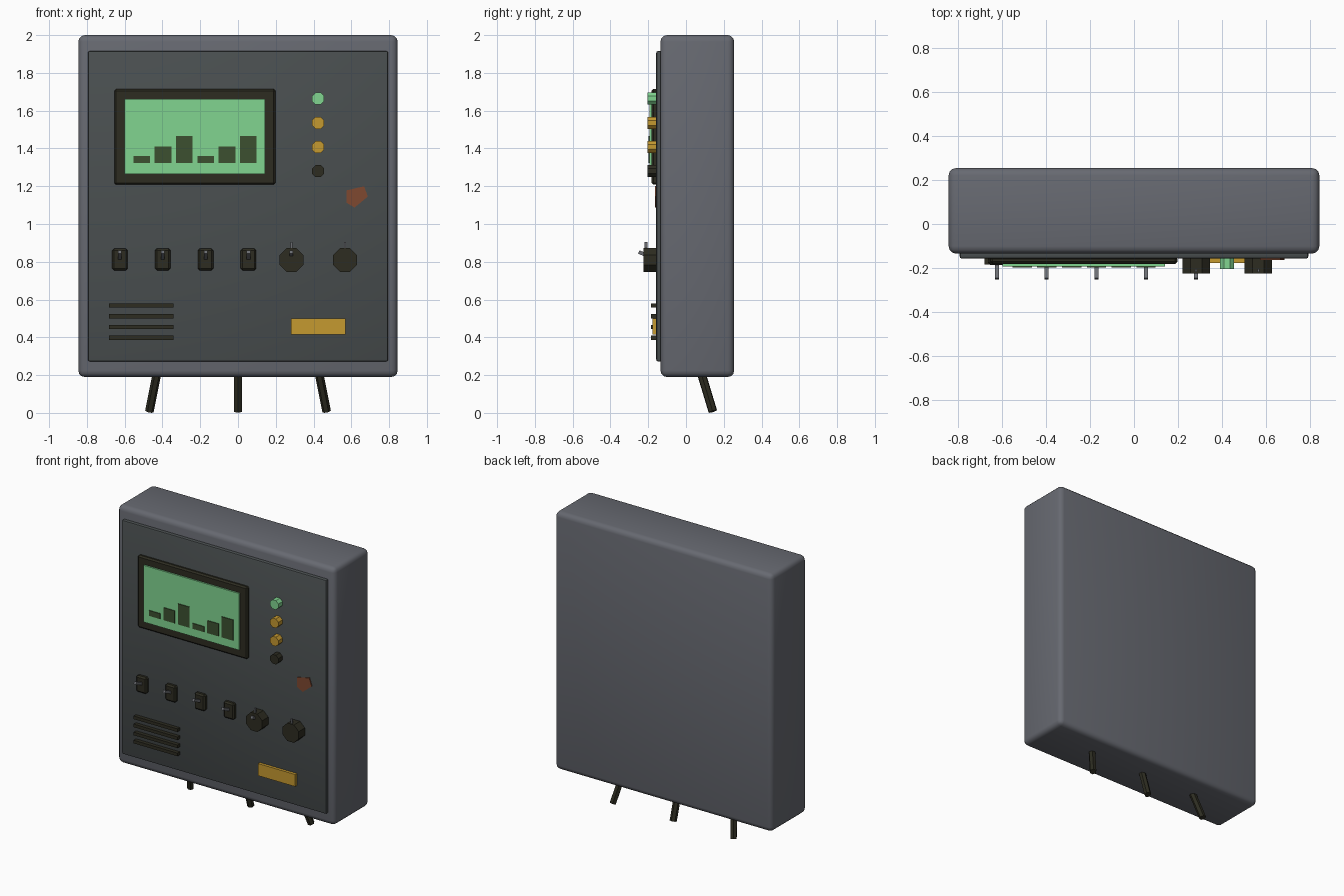
import bpy
import bmesh
import math
from mathutils import Vector, Matrix

if "Cube" in bpy.data.objects:
    bpy.data.objects.remove(bpy.data.objects["Cube"])


def material(name, r, g, b):
    m = bpy.data.materials.new(name)
    m.diffuse_color = (r, g, b, 1)
    m.use_nodes = True
    m.node_tree.nodes["Principled BSDF"].inputs["Base Color"].default_value = m.diffuse_color
    return m


CASE = material("case grey", 0.135, 0.142, 0.165)
PANEL = material("panel grey", 0.068, 0.078, 0.08)
DARK = material("dark rubber", 0.026, 0.025, 0.015)
GREEN = material("screen green", 0.22, 0.66, 0.28)
BAR = material("bar green", 0.045, 0.08, 0.03)
AMBER = material("amber", 0.56, 0.32, 0.03)
RUST = material("rust", 0.21, 0.065, 0.03)
METAL = material("lever metal", 0.15, 0.155, 0.17)


def finish(name, bm, mat, smooth=False):
    bmesh.ops.recalc_face_normals(bm, faces=bm.faces)
    me = bpy.data.meshes.new(name)
    bm.to_mesh(me)
    bm.free()
    me.materials.append(mat)
    ob = bpy.data.objects.new(name, me)
    bpy.context.collection.objects.link(ob)
    if smooth:
        bpy.ops.object.select_all(action='DESELECT')
        ob.select_set(True)
        bpy.context.view_layer.objects.active = ob
        bpy.ops.object.shade_smooth_by_angle(angle=math.radians(35))
    return ob


def box(name, mat, x, y, z, bevel=0, segments=1):
    """Box from (min, max) ranges, optionally with rounded edges."""
    bm = bmesh.new()
    bmesh.ops.create_cube(bm, size=1)
    for v in bm.verts:
        v.co = Vector([(a + b) / 2 + c * (b - a) for (a, b), c in zip((x, y, z), v.co)])
    if bevel:
        bmesh.ops.bevel(bm, geom=bm.edges[:], offset=bevel, segments=segments,
                        profile=0.5, affect='EDGES')
    return finish(name, bm, mat, segments > 1)


def rod(name, mat, start, end, radius, sides, turn=0):
    """Prism with regular cross-section running between two points."""
    a, b = Vector(start), Vector(end)
    bm = bmesh.new()
    bmesh.ops.create_cone(bm, cap_ends=True, segments=sides, radius1=radius,
                          radius2=radius, depth=(b - a).length)
    rot = (b - a).to_track_quat('Z', 'Y').to_matrix().to_4x4()
    bm.transform(Matrix.Translation((a + b) / 2) @ rot @ Matrix.Rotation(turn, 4, 'Z'))
    return finish(name, bm, mat)


# Case and front panel
box("case", CASE, (-0.845, 0.845), (-0.135, 0.255), (0.19, 2.0), 0.034, 3)
box("front_panel", PANEL, (-0.795, 0.795), (-0.158, -0.12), (0.272, 1.916), 0.011, 2)

# Screen with bar graph
box("screen_bezel", DARK, (-0.655, 0.198), (-0.182, -0.15), (1.208, 1.715), 0.01)
box("screen", GREEN, (-0.6, 0.142), (-0.193, -0.17), (1.265, 1.663))
for i, top in enumerate((1.36, 1.41, 1.467) * 2):
    x = -0.51 + i * 0.113
    box("graph_bar", BAR, (x - 0.044, x + 0.044), (-0.198, -0.19), (1.322, top))

# Indicator lamps
for z, mat in ((1.664, GREEN), (1.535, AMBER), (1.407, AMBER), (1.28, DARK)):
    rod("indicator_lamp", mat, (0.424, -0.15, z), (0.424, -0.204, z), 0.035, 8, math.pi / 8)

# Rust patch
bm = bmesh.new()
patch = [(0.575, 1.178), (0.668, 1.2), (0.687, 1.145), (0.617, 1.087), (0.575, 1.112)]
face = bm.faces.new([bm.verts.new((x, -0.155, z)) for x, z in patch])
grown = bmesh.ops.extrude_face_region(bm, geom=[face])
bmesh.ops.translate(bm, vec=(0, -0.009, 0),
                    verts=[g for g in grown["geom"] if isinstance(g, bmesh.types.BMVert)])
finish("rust_patch", bm, RUST)

# Toggle switches, with one lever also set on the first knob
for i in range(5):
    x = -0.625 + i * 0.2268
    if i < 4:
        box("switch_base", DARK, (x - 0.041, x + 0.041), (-0.186, -0.15), (0.755, 0.87), 0.01)
    rod("switch_lever", METAL, (x, -0.16, 0.812), (x, -0.25, 0.852), 0.0135, 4, math.pi / 4)

# Knobs with pointers
for x in (0.283, 0.567):
    rod("knob", DARK, (x, -0.15, 0.81), (x, -0.226, 0.81), 0.068, 8, math.pi / 8)
    box("knob_pointer", METAL, (x - 0.005, x + 0.005), (-0.219, -0.205), (0.82, 0.905))

# Vent slots and label plate
for i in range(4):
    z = 0.398 + i * 0.0567
    box("vent_slot", DARK, (-0.682, -0.342), (-0.184, -0.15), (z - 0.011, z + 0.011))
box("label_plate", AMBER, (0.28, 0.568), (-0.178, -0.15), (0.415, 0.5))

# Splayed cables below the case
for side in (-1, 0, 1):
    rod("cable_stub", DARK, (side * 0.425, 0.075, 0.23), (side * 0.469, 0.142, 0.008),
        0.023, 6)
